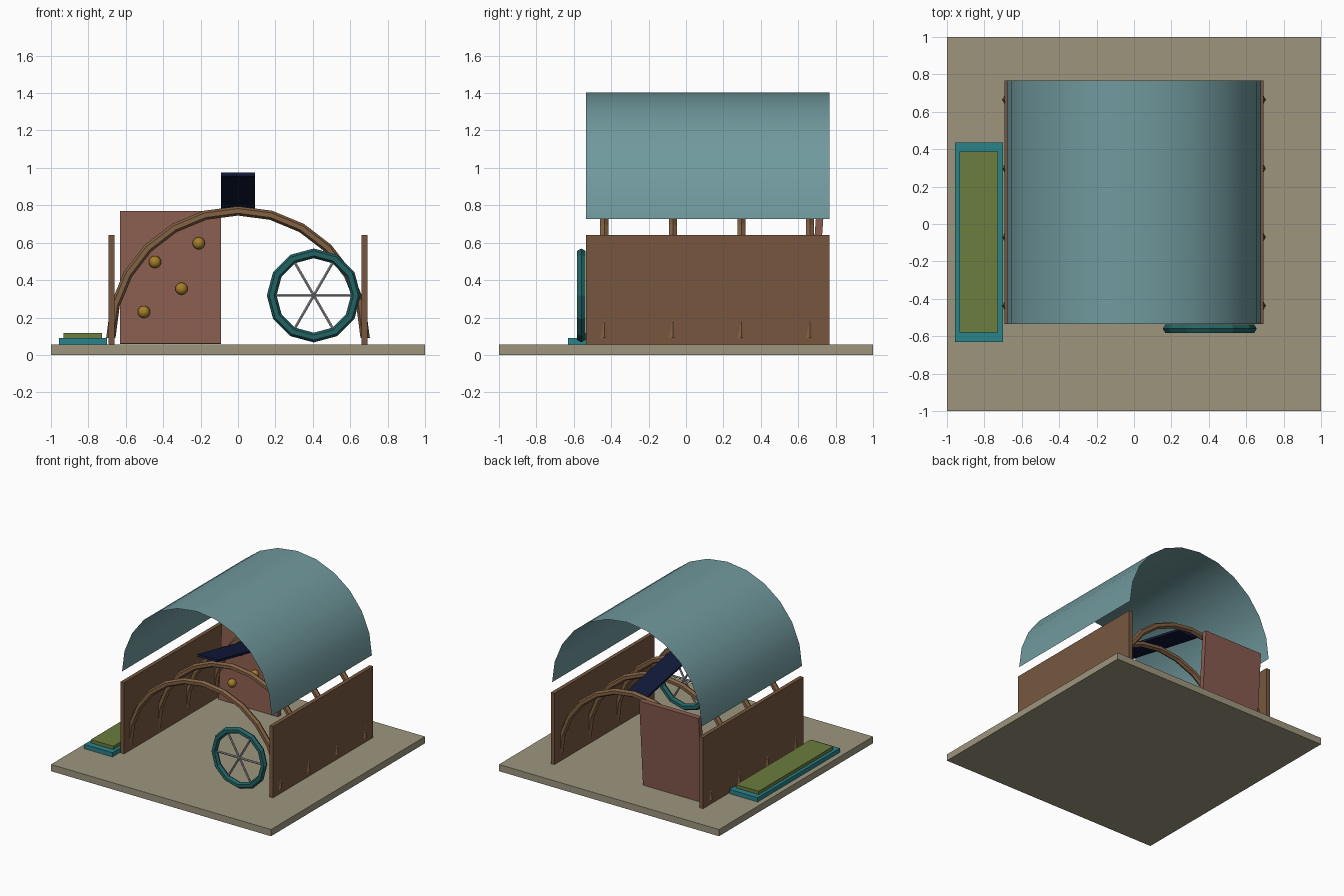
import bpy, bmesh
from math import sin, cos, pi

if "Cube" in bpy.data.objects:
    bpy.data.objects.remove(bpy.data.objects["Cube"])


def paint(ob, name, rgb):
    """Assign a plain material from a 0-255 display colour."""
    mat = bpy.data.materials.get(name) or bpy.data.materials.new(name)
    mat.diffuse_color = [(c / 255) ** 2.2 for c in rgb] + [1]
    mat.use_nodes = True
    mat.node_tree.nodes["Principled BSDF"].inputs["Base Color"].default_value = mat.diffuse_color
    ob.data.materials.append(mat)


def finish(bm, name, mat, smooth=False):
    me = bpy.data.meshes.new(name)
    bm.to_mesh(me)
    bm.free()
    for p in me.polygons:
        p.use_smooth = smooth
    ob = bpy.data.objects.new(name, me)
    bpy.context.collection.objects.link(ob)
    paint(ob, *mat)
    return ob


def box(name, lo, hi, mat, tilt=0):
    """Box between two corners, optionally tilted about x at its centre."""
    bm = bmesh.new()
    bmesh.ops.create_cube(bm, size=1)
    ob = finish(bm, name, mat)
    ob.location = [(a + b) / 2 for a, b in zip(lo, hi)]
    ob.scale = [b - a for a, b in zip(lo, hi)]
    ob.rotation_euler.x = tilt
    return ob


def ring_tube(name, centre, radius, thick, steps, sweep, mat, sides=6):
    """Tube bent round an arc in the xz plane; a full sweep closes it."""
    bm = bmesh.new()
    closed = sweep > 1.5 * pi
    rings = []
    for i in range(steps if closed else steps + 1):
        a = sweep * i / steps
        ring = []
        for j in range(sides):
            b = 2 * pi * j / sides
            r = radius + thick * cos(b)
            ring.append(bm.verts.new((r * cos(a), thick * sin(b), r * sin(a))))
        rings.append(ring)
    for i in range(steps):
        r0, r1 = rings[i], rings[(i + 1) % len(rings)]
        for j in range(sides):
            k = (j + 1) % sides
            bm.faces.new((r0[j], r0[k], r1[k], r1[j]))
    if not closed:
        bm.faces.new(rings[0])
        bm.faces.new(rings[-1])
    bmesh.ops.recalc_face_normals(bm, faces=bm.faces)
    ob = finish(bm, name, mat)
    ob.location = centre
    return ob


GROUND = ("sand", (156, 148, 125))
WOOD = ("wall wood", (118, 88, 65))
RIB = ("rib wood", (130, 98, 70))
BRICK = ("red board", (135, 92, 80))
SHEET = ("canopy blue", (112, 152, 156))
TEAL = ("wheel teal", (40, 100, 100))
STEEL = ("steel", (160, 160, 165))
GOLD = ("gold", (165, 125, 45))
NAVY = ("navy", (24, 32, 62))
TRAY = ("tray teal", (46, 130, 138))
GREEN = ("plant green", (106, 124, 64))

Y0, Y1, FLOOR = -0.535, 0.767, 0.055

# Ground slab and side walls
box("ground_slab", (-1, -1, 0), (1, 1, FLOOR), GROUND)
for side, s in (("left", -1), ("right", 1)):
    x = sorted((s * 0.66, s * 0.692))
    box(side + "_wall", (x[0], Y0, FLOOR), (x[1], Y1, 0.64), WOOD)

# Arched ribs
for i in range(4):
    ring_tube(f"rib_{i + 1}", (0, -0.437 + 0.367 * i, 0.09), 0.68, 0.025, 12, pi, RIB)

# Canopy: single curved sheet
bm = bmesh.new()
rows = [[bm.verts.new((0.68 * cos(pi * i / 12), y, 0.727 + 0.675 * sin(pi * i / 12)))
         for y in (Y0, Y1)] for i in range(13)]
for a, b in zip(rows, rows[1:]):
    bm.faces.new((a[0], a[1], b[1], b[0]))
bmesh.ops.recalc_face_normals(bm, faces=bm.faces)
if sum(f.normal.z for f in bm.faces) < 0:
    bmesh.ops.reverse_faces(bm, faces=bm.faces)
finish(bm, "canopy", SHEET, smooth=True)

# Leaning back board with round holds
box("back_board", (-0.63, 0.672, 0.058), (-0.09, 0.712, 0.77), BRICK, -0.07)
for i, (x, z) in enumerate([(-0.503, 0.23), (-0.444, 0.497), (-0.302, 0.354), (-0.21, 0.597)]):
    bm = bmesh.new()
    bmesh.ops.create_uvsphere(bm, u_segments=12, v_segments=8, radius=0.033)
    ob = finish(bm, f"hold_{i + 1}", GOLD, smooth=True)
    ob.location = (x, 0.645 + 0.07 * (z - 0.3), z)

# Tilted panel along the ridge
box("ridge_panel", (-0.09, -0.41, 0.852), (0.09, 0.64, 0.870), NAVY, -0.2)

# Wheel: rim and three through spokes
HUB = (0.405, -0.56, 0.318)
ring_tube("wheel_rim", HUB, 0.225, 0.026, 12, 2 * pi, TEAL)
for i in range(3):
    bm = bmesh.new()
    bmesh.ops.create_cone(bm, cap_ends=True, segments=6, radius1=0.008, radius2=0.008, depth=0.44)
    ob = finish(bm, f"wheel_spoke_{i + 1}", STEEL)
    ob.location = HUB
    ob.rotation_euler.y = pi / 2 + i * pi / 3

# Planter beside the left wall
box("planter_tray", (-0.957, -0.63, FLOOR), (-0.70, 0.437, 0.09), TRAY)
box("planter_bed", (-0.932, -0.58, 0.085), (-0.727, 0.387, 0.117), GREEN)
